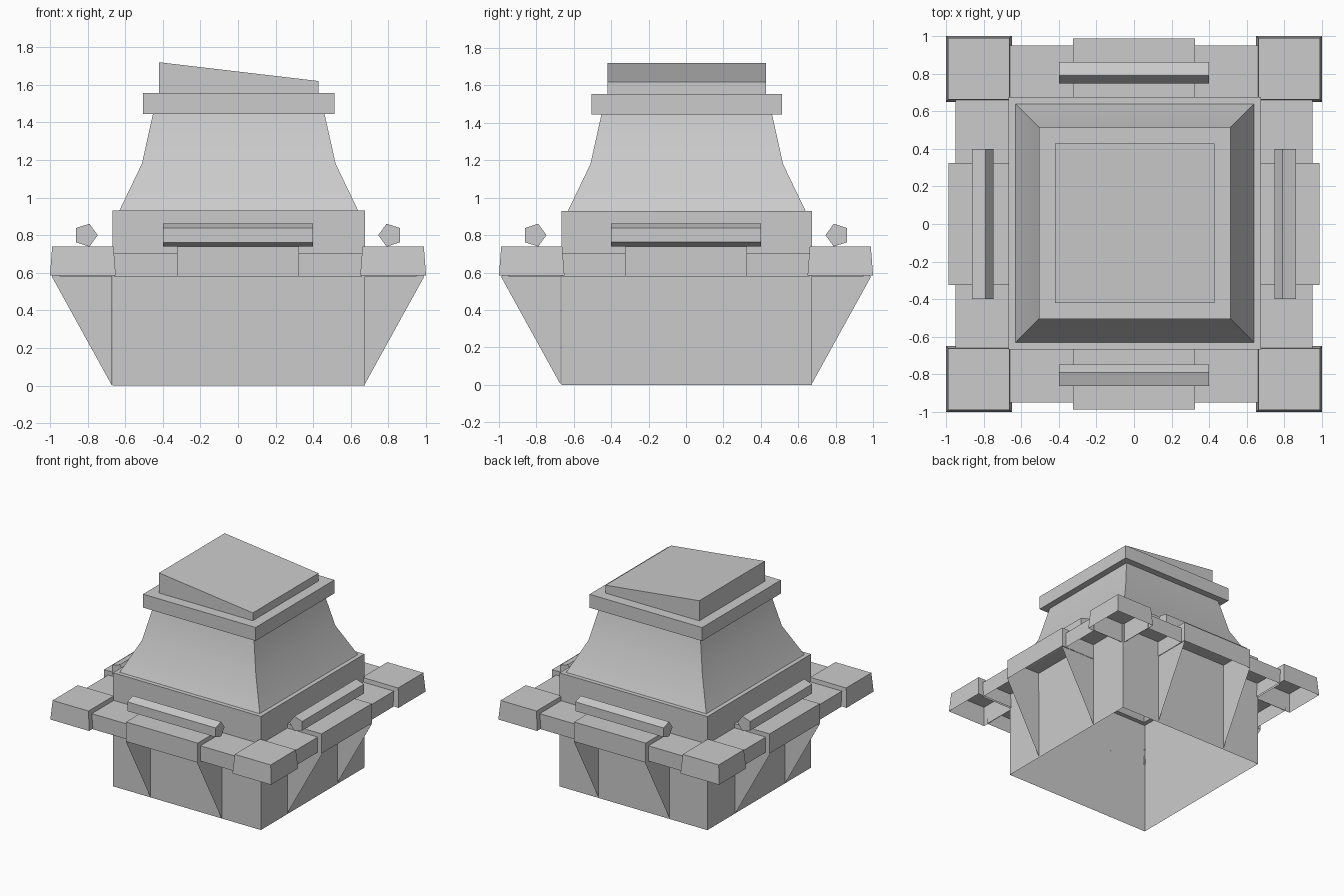
import bpy, bmesh, math
from mathutils import Matrix, Vector

default = bpy.data.objects.get("Cube")
if default:
    bpy.data.objects.remove(default, do_unlink=True)

stone = bpy.data.materials.new("stone_grey")
stone.use_nodes = True
GREY = (0.6, 0.6, 0.6, 1)
stone.diffuse_color = GREY
stone.node_tree.nodes["Principled BSDF"].inputs["Base Color"].default_value = GREY


def finish(name, bm, turn=0, smooth=False):
    """Turn the mesh about the vertical axis and make it an object."""
    bmesh.ops.transform(bm, verts=bm.verts, matrix=Matrix.Rotation(turn, 4, 'Z'))
    bmesh.ops.recalc_face_normals(bm, faces=bm.faces)
    mesh = bpy.data.meshes.new(name)
    bm.to_mesh(mesh)
    bm.free()
    mesh.materials.append(stone)
    obj = bpy.data.objects.new(name, mesh)
    bpy.context.collection.objects.link(obj)
    if smooth:
        bpy.ops.object.select_all(action='DESELECT')
        obj.select_set(True)
        bpy.context.view_layer.objects.active = obj
        bpy.ops.object.shade_smooth_by_angle(angle=math.radians(30))
    return obj


def square_tiers(name, profile, bottom=False, top=False, tilt=0, smooth=False):
    """Stack square rings given as (half width, height)."""
    bm = bmesh.new()
    rings = []
    for r, z in profile:
        rings.append([bm.verts.new((sx * r + 0.004, sy * r + 0.004, z))
                      for sx, sy in ((-1, -1), (1, -1), (1, 1), (-1, 1))])
    for low, high in zip(rings, rings[1:]):
        for i in range(4):
            j = (i + 1) % 4
            bm.faces.new((low[i], low[j], high[j], high[i]))
    if bottom:
        bm.faces.new(rings[0])
    if top:
        bm.faces.new(rings[-1])
    for v in rings[-1]:
        v.co.z -= tilt * v.co.x
    return finish(name, bm, smooth=smooth)


def hollow_block(name, x0, x1, y0, y1, z0, z1, turn, taper=0):
    """Box without an underside, optionally narrower at the top."""
    bm = bmesh.new()
    low = [bm.verts.new(p) for p in ((x0, y0, z0), (x1, y0, z0), (x1, y1, z0), (x0, y1, z0))]
    t = taper
    high = [bm.verts.new(p) for p in ((x0 + t, y0 + t, z1), (x1 - t, y0 + t, z1),
                                      (x1 - t, y1 - t, z1), (x0 + t, y1 - t, z1))]
    for i in range(4):
        j = (i + 1) % 4
        bm.faces.new((low[i], low[j], high[j], high[i]))
    bm.faces.new(high)
    return finish(name, bm, turn)


def fin(name, x, turn):
    """Thin triangular bracket standing out from the wall."""
    bm = bmesh.new()
    bm.faces.new([bm.verts.new(p) for p in ((x, -0.67, 0), (x, -0.99, 0.58), (x, -0.67, 0.58))])
    return finish(name, bm, turn)


def rail(name, turn):
    """Five-sided bar with one edge pointing at the tower."""
    bm = bmesh.new()
    bmesh.ops.create_cone(bm, cap_ends=True, segments=5, radius1=0.064, radius2=0.064, depth=0.8)
    first = min(bm.verts, key=lambda v: (round(v.co.z, 3), -v.co.y))
    angle = math.atan2(first.co.y, first.co.x)
    lay = (Matrix.Translation((0, -0.81, 0.8)) @ Matrix.Rotation(math.pi / 2, 4, 'Y')
           @ Matrix.Rotation(math.pi / 2 - angle, 4, 'Z'))
    bmesh.ops.transform(bm, verts=bm.verts, matrix=lay)
    return finish(name, bm, turn)


# Hollow base, curved tower, cap slab and sloping roof block
square_tiers("base_walls", [(0.67, 0), (0.67, 0.93), (0.635, 0.93)])
square_tiers("tower", [(0.635, 0.93), (0.515, 1.18), (0.455, 1.45)], smooth=True)
square_tiers("cap_slab", [(0.51, 1.445), (0.51, 1.555)], bottom=True, top=True)
square_tiers("roof_block", [(0.425, 1.55), (0.425, 1.67)], top=True, tilt=0.118)

# Balcony, brackets and rail on each side, with a block at each corner
for k, side in enumerate(("front", "left", "back", "right")):
    turn = k * math.pi / 2
    hollow_block(side + "_balcony", -0.325, 0.325, -0.985, -0.66, 0.58, 0.74, turn)
    hollow_block(side + "_walkway_a", -0.66, -0.325, -0.95, -0.66, 0.58, 0.705, turn)
    hollow_block(side + "_walkway_b", 0.325, 0.66, -0.95, -0.66, 0.58, 0.705, turn)
    hollow_block(side + "_corner_block", 0.65, 1.0, -1.0, -0.65, 0.585, 0.74, turn, taper=0.012)
    fin(side + "_bracket_a", -0.322, turn)
    fin(side + "_bracket_b", 0.322, turn)
    rail(side + "_rail", turn)
